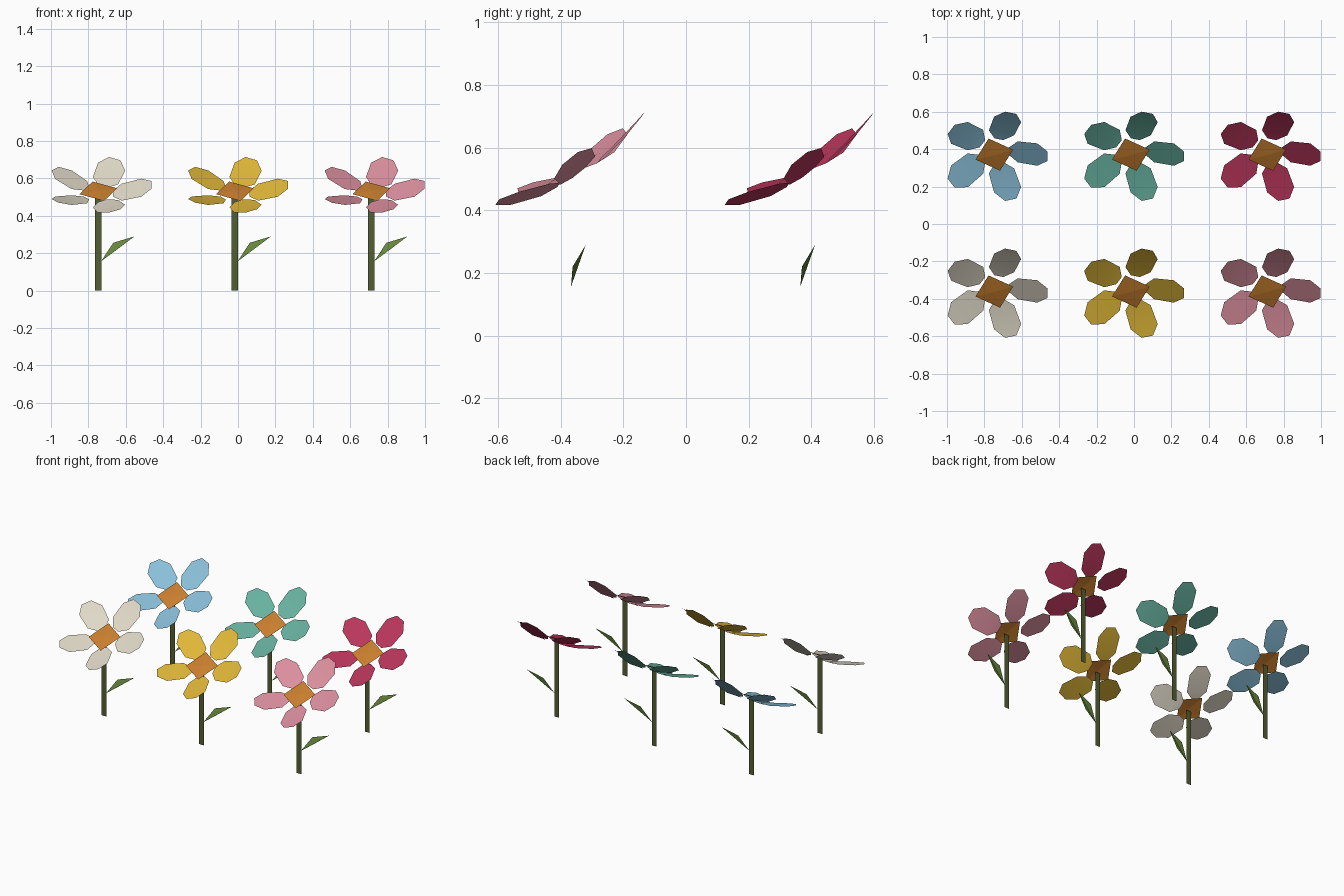
import bpy
from math import radians, cos, sin
from mathutils import Matrix, Vector

cube = bpy.data.objects.get("Cube")
if cube:
    bpy.data.objects.remove(cube, do_unlink=True)


def linear(c):
    c /= 255
    return c / 12.92 if c <= 0.04045 else ((c + 0.055) / 1.055) ** 2.4


def material(name, *rgb):
    mat = bpy.data.materials.new(name)
    color = [linear(c) for c in rgb] + [1]
    mat.use_nodes = True
    mat.diffuse_color = color
    mat.node_tree.nodes["Principled BSDF"].inputs["Base Color"].default_value = color
    return mat


def add_mesh(name, verts, faces, mat, matrix, smooth=False):
    mesh = bpy.data.meshes.new(name)
    mesh.from_pydata([matrix @ Vector(v) for v in verts], [], faces)
    mesh.materials.append(mat)
    mesh.polygons.foreach_set("use_smooth", [smooth] * len(faces))
    obj = bpy.data.objects.new(name, mesh)
    bpy.context.collection.objects.link(obj)
    return obj


stem_green = material("stem green", 84, 94, 50)
leaf_green = material("leaf green", 106, 138, 62)
orange = material("centre orange", 200, 126, 46)

# Petal rows: distance from the middle, half width, upward lift
PETAL_ROWS = [(.078, .025, .0), (.125, .071, .008), (.23, .076, .036), (.285, .032, .054)]
TWIST = .14
TILT = Matrix.Rotation(radians(31), 4, 'X')


def petals(name, mat, head):
    verts, faces = [], []
    for i in range(5):
        turn = Matrix.Rotation(radians(72 * i), 3, 'Z')
        start = len(verts)
        for r, w, lift in PETAL_ROWS:
            verts += [turn @ Vector((r, side, lift + side * TWIST)) for side in (-w, w)]
        for k in range(start, start + 6, 2):
            faces.append((k, k + 2, k + 3, k + 1))
    # The ring of petals sits just beneath the centre
    add_mesh(name + "_petals", verts, faces, mat,
             head @ Matrix.Translation((0, .01, -.018)), smooth=True)


def flower(name, x, y, mat):
    base = Matrix.Translation((x, y, 0))
    head = Matrix.Translation((x, y + .007, .53)) @ TILT

    # Flat ribbon stem
    w = .018
    add_mesh(name + "_stem", [(-w, 0, 0), (w, 0, 0), (w, 0, .52), (-w, 0, .52)],
             [(0, 1, 2, 3)], stem_green, base)

    # Folded leaf
    add_mesh(name + "_leaf",
             [(.015, 0, .157), (.1, .005, .22), (.193, .047, .29), (.08, .03, .256)],
             [(0, 1, 2), (0, 2, 3)], leaf_green, base)

    petals(name, mat, head)

    # Nearly flat four-sided flower centre
    ring = [(.105 * cos(radians(a)), .105 * sin(radians(a)), .002)
            for a in range(17, 377, 90)]
    add_mesh(name + "_centre", ring + [(0, 0, .007)],
             [(i, (i + 1) % 4, 4) for i in range(4)], orange, head)


# Two rows of three flowers
ROWS = [
    (-.367, [("white", (224, 217, 200)), ("yellow", (224, 183, 56)), ("pink", (219, 143, 158))]),
    (.365, [("blue", (138, 192, 218)), ("teal", (104, 178, 160)), ("crimson", (186, 54, 92))]),
]
for y, row in ROWS:
    for i, (color, rgb) in enumerate(row):
        flower(color + "_flower", -.747 + .73 * i, y, material("petal " + color, *rgb))
